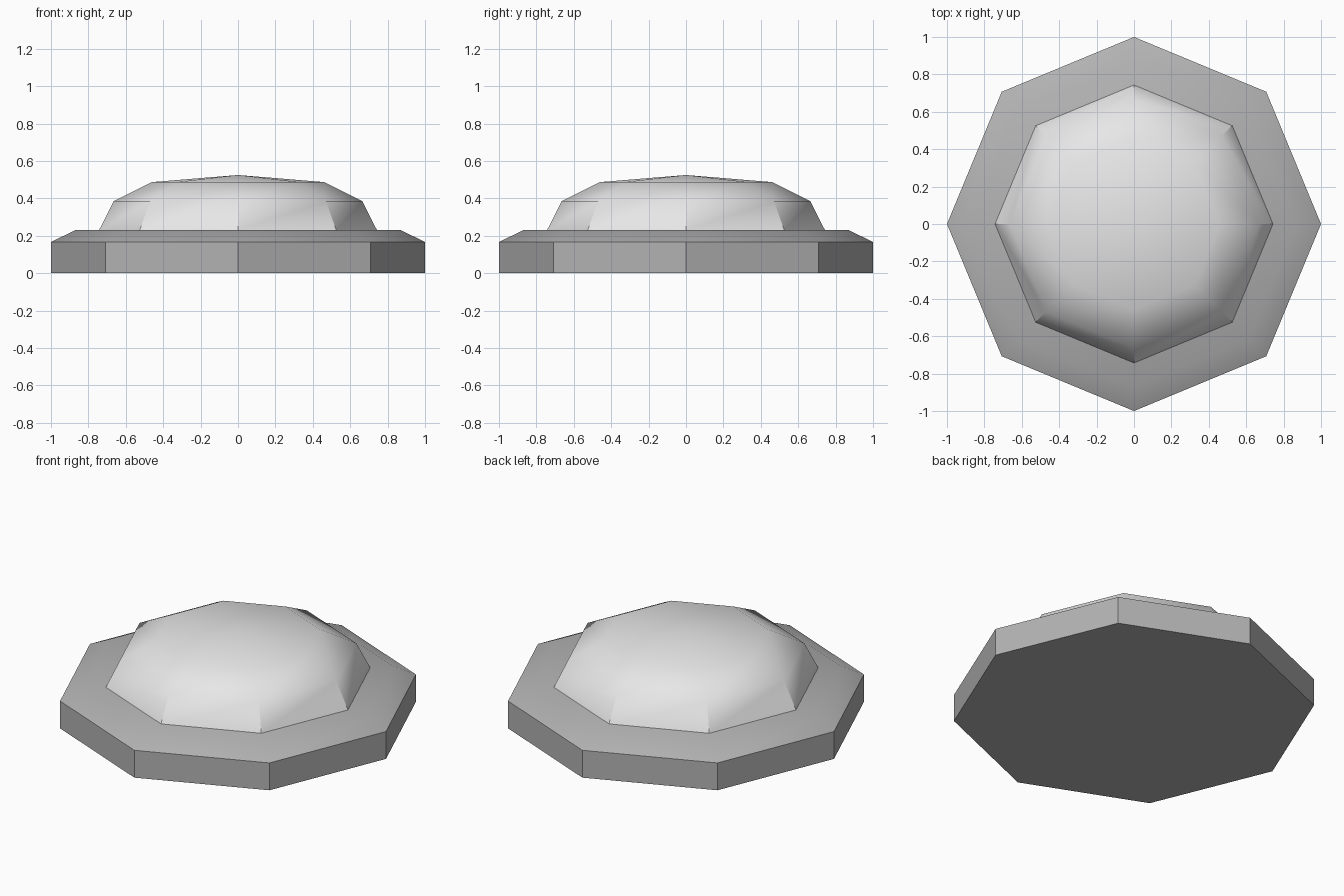
import bpy, bmesh, math

if "Cube" in bpy.data.objects:
    bpy.data.objects.remove(bpy.data.objects["Cube"])

SIDES = 8


def material(name, grey):
    mat = bpy.data.materials.new(name)
    mat.diffuse_color = (grey, grey, grey, 1)
    mat.use_nodes = True
    mat.node_tree.nodes["Principled BSDF"].inputs["Base Color"].default_value = mat.diffuse_color
    return mat


def lathe(name, profile, mat, apex=None):
    """Stack octagonal rings of (radius, z), closed below and capped or pointed on top."""
    bm = bmesh.new()
    rings = []
    for r, z in profile:
        rings.append([bm.verts.new((r * math.cos(a), r * math.sin(a), z))
                      for a in (2 * math.pi * i / SIDES for i in range(SIDES))])
    for low, high in zip(rings, rings[1:]):
        for i in range(SIDES):
            j = (i + 1) % SIDES
            bm.faces.new((low[i], low[j], high[j], high[i]))
    bm.faces.new(rings[0][::-1])
    top = rings[-1]
    if apex is None:
        bm.faces.new(top)
    else:
        tip = bm.verts.new((0, 0, apex))
        for i in range(SIDES):
            bm.faces.new((top[i], top[(i + 1) % SIDES], tip))
    mesh = bpy.data.meshes.new(name)
    bm.to_mesh(mesh)
    bm.free()
    mesh.materials.append(mat)
    obj = bpy.data.objects.new(name, mesh)
    bpy.context.collection.objects.link(obj)
    # Soft shading that keeps the rim and the lower dome corners crisp
    bpy.ops.object.select_all(action='DESELECT')
    obj.select_set(True)
    bpy.context.view_layer.objects.active = obj
    bpy.ops.object.shade_smooth_by_angle(angle=math.radians(39.5))
    return obj


# Octagonal base plate with a chamfered top rim
lathe("base_plate", [(1, 0), (1, 0.167), (0.87, 0.23)], material("mid grey", 0.45))

# Faceted dome button, its foot resting on the plate
lathe("dome", [(0.743, 0.23), (0.665, 0.385), (0.46, 0.487)],
      material("light grey", 0.8), apex=0.525)
